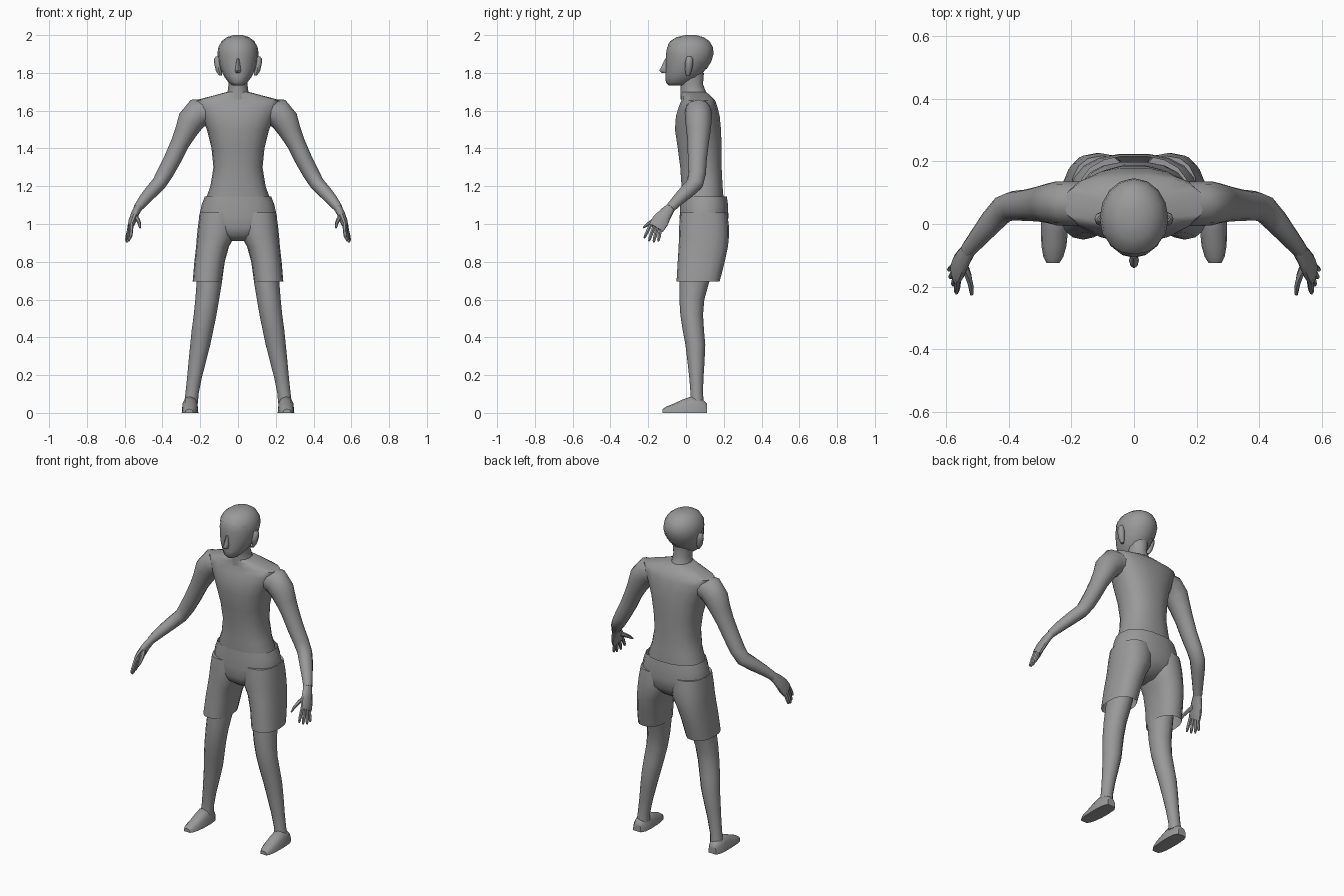
import bpy, bmesh, math
from mathutils import Vector

GREY = bpy.data.materials.new("plain grey")
GREY.diffuse_color = (0.32, 0.32, 0.32, 1)


def finish(name, bm, mirror=False):
    bmesh.ops.recalc_face_normals(bm, faces=bm.faces)
    me = bpy.data.meshes.new(name)
    bm.to_mesh(me)
    bm.free()
    me.materials.append(GREY)
    me.shade_smooth()
    me.set_sharp_from_angle(angle=math.radians(50))
    ob = bpy.data.objects.new(name, me)
    bpy.context.collection.objects.link(ob)
    if mirror:
        ob.modifiers.new("mirror", 'MIRROR').use_axis[0] = True
    return ob


def ring(c, u, v, n=14, p=1.0):
    """Rounded cross-section around c, spanned by half-axes u and v."""
    def f(t):
        return math.copysign(abs(t) ** p, t)
    return [c + u * f(math.cos(2 * math.pi * i / n)) + v * f(math.sin(2 * math.pi * i / n))
            for i in range(n)]


def skin(rings, caps=(True, True)):
    bm = bmesh.new()
    vs = [[bm.verts.new(co) for co in r] for r in rings]
    for a, b in zip(vs, vs[1:]):
        for i in range(len(a)):
            j = (i + 1) % len(a)
            bm.faces.new((a[i], a[j], b[j], b[i]))
    if caps[0]:
        bm.faces.new(vs[0])
    if caps[1]:
        bm.faces.new(vs[-1])
    return bm


def stack(rows, n=14, p=1.0, caps=(True, True)):
    """Upright loft from rows of (z, x0, x1, y0, y1)."""
    return skin([ring(Vector(((x0 + x1) / 2, (y0 + y1) / 2, z)),
                      Vector(((x1 - x0) / 2, 0, 0)), Vector((0, (y1 - y0) / 2, 0)), n, p)
                 for z, x0, x1, y0, y1 in rows], caps)


def centred(rows):
    return [(z, -h, h, y0, y1) for z, h, y0, y1 in rows]


def tube(pts, n=10):
    """Loft along a path of (x, y, z, sideways radius, fore-aft radius)."""
    cs = [Vector(q[:3]) for q in pts]
    out = []
    for i, q in enumerate(pts):
        t = (cs[min(i + 1, len(cs) - 1)] - cs[max(i - 1, 0)]).normalized()
        u = t.cross(Vector((0, 1, 0))).normalized()
        out.append(ring(cs[i], u * q[3], t.cross(u) * q[4], n))
    return skin(out)


# torso, from inside the shorts up to the base of the neck
finish("torso", stack(centred([
    (1.08, .175, -.02, .20), (1.14, .168, -.025, .20), (1.20, .146, -.025, .195),
    (1.30, .130, -.032, .19), (1.40, .140, -.045, .19), (1.50, .165, -.06, .187),
    (1.57, .195, -.055, .18), (1.62, .220, -.04, .168), (1.655, .225, -.025, .155),
    (1.685, .11, -.025, .125), (1.70, .055, -.025, .105)]), 18, .85))

# neck
finish("neck", stack(centred([
    (1.66, .075, -.03, .13), (1.70, .055, -.03, .105), (1.74, .05, -.03, .09),
    (1.80, .055, -.04, .095)]), 12))

# head
HEAD = centred([
    (1.733, .028, -.09, .0), (1.75, .05, -.107, .035), (1.78, .073, -.108, .075),
    (1.82, .092, -.108, .105), (1.86, .102, -.107, .13), (1.90, .106, -.106, .142),
    (1.935, .10, -.10, .138), (1.965, .083, -.08, .12), (1.985, .057, -.048, .09),
    (1.995, .025, -.005, .055)])
finish("head", stack(HEAD, 16))

# hair cap: a slightly larger head cut along a line sloping down to the nape
cap = stack(HEAD, 16)
pivot = Vector((0, .02, 1.87))
for v in cap.verts:
    v.co = pivot + (v.co - pivot) * 1.035
for v in cap.verts:
    v.co.z = min(v.co.z, 2.0)
bmesh.ops.bisect_plane(cap, geom=cap.verts[:] + cap.edges[:] + cap.faces[:],
                       plane_co=(0, -.1, 1.95), plane_no=(0, .62, 1), clear_inner=True)
finish("hair", cap)

# nose and ears
finish("nose", stack(centred([
    (1.80, .011, -.128, -.09), (1.812, .016, -.142, -.09), (1.83, .013, -.132, -.09),
    (1.875, .007, -.111, -.09)]), 8))
finish("ear", stack([
    (1.785, .085, .10, .0, .02), (1.81, .085, .117, -.004, .03), (1.85, .09, .126, -.006, .038),
    (1.875, .09, .126, .0, .036), (1.888, .095, .116, .006, .028)], 8), True)

# shorts: hip part and two open legs
finish("shorts_hips", stack(centred([
    (1.145, .176, -.03, .218), (1.10, .193, -.033, .224), (1.04, .206, -.035, .226),
    (.98, .20, -.034, .222), (.94, .13, -.02, .19), (.91, .04, .02, .15)]), 18, .85, (False, True)))
finish("shorts_leg", stack([
    (1.06, .005, .202, -.03, .218), (.99, .006, .212, -.036, .227), (.93, .02, .218, -.037, .227),
    (.88, .048, .222, -.039, .222), (.80, .07, .231, -.044, .205),
    (.695, .085, .24, -.05, .178)], 16, .85, (True, False)), True)

# bare legs
finish("leg", stack([
    (.86, .065, .21, -.03, .17), (.69, .085, .219, -.035, .122), (.60, .10, .226, -.035, .097),
    (.52, .114, .234, -.03, .09), (.44, .13, .245, -.018, .095), (.36, .147, .253, -.003, .102),
    (.27, .17, .262, .008, .098), (.18, .193, .27, .018, .092), (.10, .209, .279, .024, .09),
    (.05, .212, .285, .02, .095)], 12), True)

# feet, lofted from heel to toe with a flat sole
rows = [(.11, .228, .282, .05), (.085, .214, .293, .075), (.03, .210, .298, .088),
        (-.02, .211, .298, .07), (-.07, .216, .296, .047), (-.105, .226, .29, .033),
        (-.124, .238, .28, .02)]
foot = skin([ring(Vector(((a + b) / 2, y, 0)), Vector(((b - a) / 2, 0, 0)),
                  Vector((0, 0, h)), 12, .8) for y, a, b, h in rows])
for v in foot.verts:
    v.co.z = max(v.co.z, 0)
finish("foot", foot, True)

# arms from the shoulder to the wrist
finish("arm", tube([
    (.14, .065, 1.605, .06, .07), (.212, .065, 1.588, .079, .072), (.25, .066, 1.545, .072, .07),
    (.278, .066, 1.485, .058, .063), (.308, .064, 1.425, .049, .056),
    (.348, .06, 1.34, .046, .05), (.388, .058, 1.265, .043, .047), (.418, .048, 1.215, .039, .045),
    (.455, .008, 1.175, .036, .04), (.495, -.04, 1.13, .031, .032),
    (.532, -.085, 1.083, .023, .026)], 12), True)

# hands: flat palm, four fingers and a thumb
finish("palm", tube([
    (.525, -.077, 1.092, .022, .025), (.545, -.108, 1.055, .021, .036),
    (.56, -.136, 1.015, .02, .046), (.572, -.158, .98, .014, .044)], 10), True)
for k, (base, tip) in enumerate([
        ((.563, -.185, .998), (.568, -.222, .925)), ((.570, -.170, .985), (.578, -.197, .908)),
        ((.576, -.155, .970), (.588, -.172, .902)), ((.580, -.138, .958), (.592, -.147, .908))]):
    b, t = Vector(base), Vector(tip)
    finish("finger_%d" % (k + 1), tube(
        [(*b.lerp(t, f), r, r) for f, r in ((-.2, .010), (.5, .010), (.85, .008), (1, .004))], 6), True)
finish("thumb", tube([
    (.548, -.125, 1.045, .014, .016), (.530, -.165, 1.022, .011, .013),
    (.521, -.200, 1.0, .009, .010), (.519, -.226, .98, .005, .005)], 6), True)
